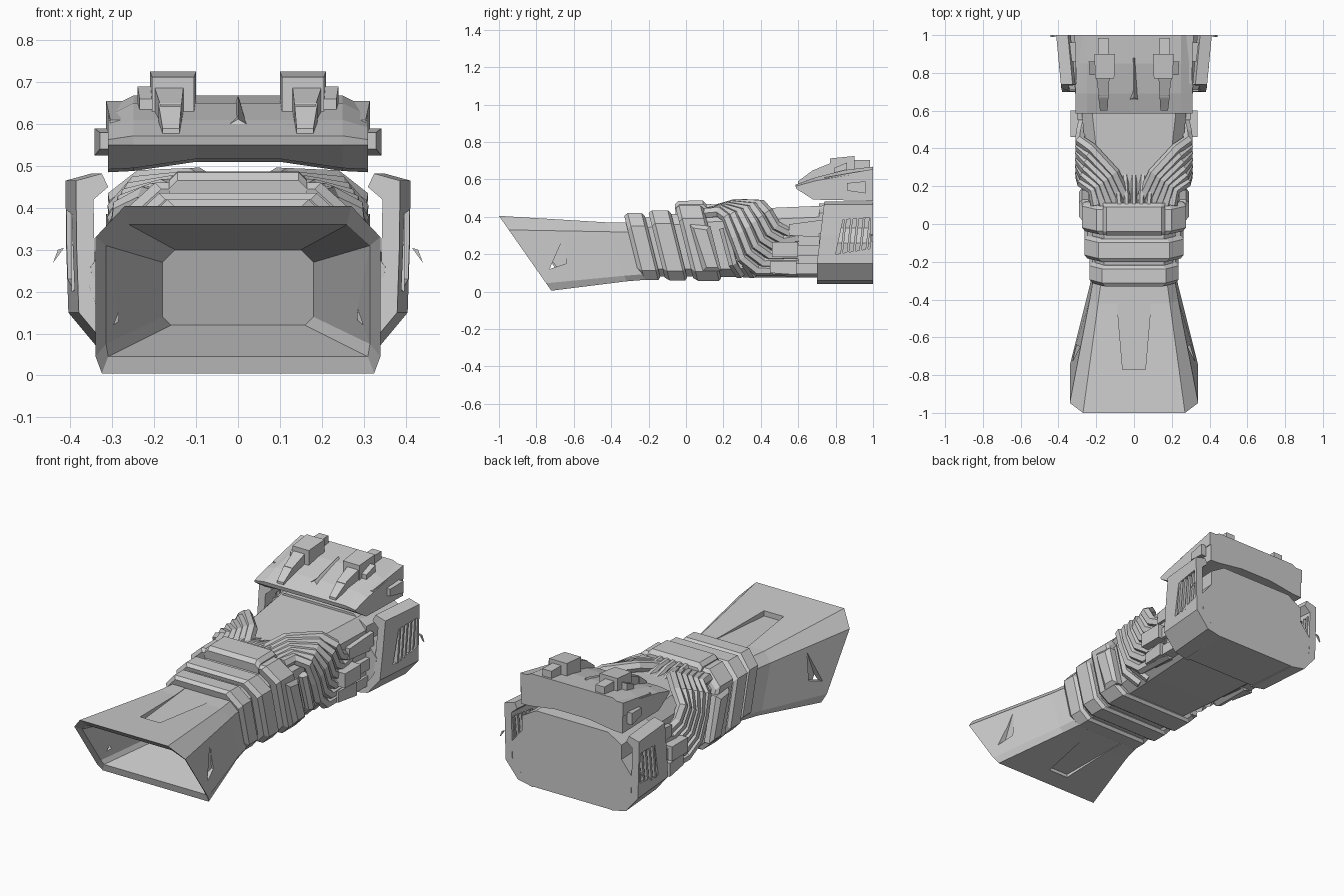
import bpy, bmesh
from mathutils import Vector


def make(name, rings, mirror=False):
    """Closed solid lofted through rings of equal point count."""
    bm = bmesh.new()
    vs = [[bm.verts.new(p) for p in r] for r in rings]
    n = len(rings[0])
    for a, b in zip(vs, vs[1:]):
        for i in range(n):
            bm.faces.new((a[i], a[(i + 1) % n], b[(i + 1) % n], b[i]))
    bm.faces.new(vs[0])
    bm.faces.new(vs[-1])
    bmesh.ops.recalc_face_normals(bm, faces=bm.faces)
    me = bpy.data.meshes.new(name)
    bm.to_mesh(me)
    bm.free()
    ob = bpy.data.objects.new(name, me)
    bpy.context.collection.objects.link(ob)
    if mirror:
        ob.modifiers.new("mirror", 'MIRROR')
    return ob


def cut(ob, cutter):
    m = ob.modifiers.new("cut", 'BOOLEAN')
    m.object, m.operation, m.solver = cutter, 'DIFFERENCE', 'EXACT'
    cutter.hide_render = True
    cutter.hide_set(True)


def section(y, zt, zb, wt, w, wb, ct, cb, slope=0.0):
    """Chamfered eight-sided section, leaning back towards the bottom."""
    half = [(wt, zt), (w, zt - ct), (w, zb + cb), (wb, zb)]
    pts = half + [(-x, z) for x, z in reversed(half)]
    return [(x, y + slope * (zt - z), z) for x, z in pts]


def block(name, x0, x1, y0, y1, z0, z1, front=None, mirror=True):
    """Box whose front face may be narrowed or lowered: (x0, x1, z0, z1)."""
    def q(y, a, b, c, d):
        return [(a, y, c), (b, y, c), (b, y, d), (a, y, d)]
    return make(name, [q(y0, *(front or (x0, x1, z0, z1))), q(y1, x0, x1, z0, z1)], mirror)


def tube(name, pts, r, mirror=True):
    cu = bpy.data.curves.new(name, 'CURVE')
    cu.dimensions, cu.bevel_depth, cu.bevel_resolution, cu.use_fill_caps = '3D', r, 1, True
    sp = cu.splines.new('POLY')
    sp.points.add(len(pts) - 1)
    for p, c in zip(sp.points, pts):
        p.co = (*c, 1)
    tmp = bpy.data.objects.new(name + "_path", cu)
    bpy.context.collection.objects.link(tmp)
    bpy.context.view_layer.update()
    me = bpy.data.meshes.new_from_object(tmp.evaluated_get(bpy.context.evaluated_depsgraph_get()))
    bpy.data.objects.remove(tmp)
    for f in me.polygons:
        f.use_smooth = False
    ob = bpy.data.objects.new(name, me)
    bpy.context.collection.objects.link(ob)
    if mirror:
        ob.modifiers.new("mirror", 'MIRROR')


# Flared hollow nozzle with slanted mouth
nozzle = make("nozzle", [
    section(-0.46, 0.30, 0.12, 0.15, 0.18, 0.16, 0.03, 0.02, 0.35),
    section(-0.95, 0.36, 0.045, 0.26, 0.315, 0.31, 0.05, 0.03, 0.70),
    section(-1.0, 0.405, 0.005, 0.27, 0.34, 0.325, 0.075, 0.04, 0.70),
    section(-0.42, 0.37, 0.055, 0.19, 0.235, 0.215, 0.05, 0.03, 0.32),
    section(-0.27, 0.37, 0.065, 0.17, 0.21, 0.19, 0.05, 0.03, 0.25)])

# Tapered recesses in the top, bottom and sides of the nozzle
cut(nozzle, make("top_recess_cutter", [
    [(-0.06, -0.77, 0.362), (0.06, -0.77, 0.362), (0.06, -0.77, 0.45), (-0.06, -0.77, 0.45)],
    [(-0.10, -0.30, 0.368), (0.10, -0.30, 0.368), (0.10, -0.30, 0.45), (-0.10, -0.30, 0.45)]]))
cut(nozzle, make("bottom_recess_cutter", [
    [(-0.06, -0.62, -0.05), (0.06, -0.62, -0.05), (0.06, -0.62, 0.035), (-0.06, -0.62, 0.035)],
    [(-0.10, -0.22, -0.05), (0.10, -0.22, -0.05), (0.10, -0.22, 0.066), (-0.10, -0.22, 0.066)]]))
notch = [(-0.73, 0.12), (-0.64, 0.15), (-0.65, 0.30)]
for s in (-1, 1):
    cut(nozzle, make("side_notch_cutter", [[(s * x, y, z) for y, z in notch] for x in (0.285, 0.45)]))

# Core under the bands, running back to the rear housing
make("core_body", [
    section(-0.30, 0.385, 0.08, 0.16, 0.20, 0.17, 0.05, 0.04, 0.25),
    section(0.05, 0.43, 0.08, 0.16, 0.23, 0.18, 0.06, 0.04, 0.25),
    section(0.40, 0.445, 0.075, 0.20, 0.26, 0.20, 0.06, 0.05),
    section(0.75, 0.46, 0.075, 0.24, 0.29, 0.22, 0.06, 0.05)])


# Three leaning clamp bands with bevelled rims
def band(name, y, width, zt, zb, w):
    rings = []
    for dy, d in ((0, 0.015), (0.018, 0), (width - 0.018, 0), (width, 0.015)):
        rings.append(section(y + dy, zt - d, zb + d, w * 0.72 - d, w - d, w * 0.82 - d, 0.07, 0.05, 0.25))
    make(name, rings)


band("front_band", -0.33, 0.11, 0.42, 0.062, 0.235)
band("middle_band", -0.20, 0.12, 0.435, 0.06, 0.262)
band("rear_band", -0.055, 0.15, 0.46, 0.058, 0.275)

# Raised buckle on top and side pads of the rear band
make("top_buckle", [section(y, z, 0.40, 0.145, 0.165, 0.165, 0.02, 0.02, 0.1)
                    for y, z in ((-0.06, 0.465), (-0.04, 0.485), (0.09, 0.487), (0.11, 0.465))])
make("side_pad", [[(x, 0.02 + d, 0.36 - d), (x, 0.13 - d, 0.35 - d), (x, 0.19 - d, 0.11 + d), (x, 0.09 + d, 0.11 + d)]
                  for x, d in ((0.24, 0), (0.275, 0), (0.292, 0.02))], True)

# Hoses draping from the top, down the sides and back
for i in range(6):
    tube("side_hose", [
        (0.20 - 0.035 * i, 0.10, 0.42),
        (0.215 - 0.022 * i, 0.18 + 0.018 * i, 0.425 + 0.009 * i),
        (0.275 - 0.010 * i, 0.22 + 0.036 * i, 0.395 + 0.014 * i),
        (0.285, 0.26 + 0.036 * i, 0.29 + 0.026 * i),
        (0.28, 0.30 + 0.036 * i, 0.18 + 0.034 * i),
        (0.265, 0.38 + 0.034 * i, 0.115 + 0.04 * i),
        (0.26, 0.60, 0.11 + 0.045 * i)], 0.030)
# Lower hose ends wrapping under the body
for i in range(2):
    tube("lower_hose", [(0.26, 0.20 + 0.07 * i, 0.34), (0.265, 0.25 + 0.07 * i, 0.15),
                        (0.20, 0.29 + 0.07 * i, 0.09)], 0.026)
# Short ribs behind the buckle
for i in range(5):
    x = (i - 2) * 0.038
    tube("centre_rib", [(x, 0.09, 0.455), (x * 1.1, 0.17, 0.45), (x * 1.25, 0.26, 0.425)], 0.017, False)

# Side connectors feeding the rear housing
block("upper_connector", 0.22, 0.315, 0.55, 0.74, 0.29, 0.385, (0.22, 0.30, 0.30, 0.36))
block("middle_connector", 0.22, 0.335, 0.46, 0.60, 0.185, 0.265)
block("middle_pipe", 0.22, 0.31, 0.58, 0.74, 0.19, 0.25)
block("lower_connector", 0.20, 0.315, 0.45, 0.59, 0.09, 0.165, (0.20, 0.30, 0.10, 0.16))
block("lower_pipe", 0.20, 0.30, 0.57, 0.74, 0.095, 0.15)

# Rear housing, notched beside the brackets
half = [(0.25, 0.045), (0.36, 0.15), (0.37, 0.26), (0.305, 0.34), (0.305, 0.42), (0.22, 0.47)]
outline = half + [(-x, z) for x, z in reversed(half)]
make("rear_housing", [[(x * k, y, z) for x, z in outline] for y, k in ((0.71, 0.95), (1.0, 1.0))])

# Wrap-round side brackets with slatted windows
rim = [(0.24, 0.042), (0.33, 0.06), (0.405, 0.15), (0.41, 0.30), (0.412, 0.465), (0.35, 0.482),
       (0.335, 0.45), (0.37, 0.42), (0.365, 0.17), (0.31, 0.10), (0.24, 0.08)]
bracket = make("side_bracket", [
    [(x - 0.025, 0.70 + max(0, z - 0.15) * 0.12, z) for x, z in rim], [(x, 1.0, z) for x, z in rim]])
window = [(0.80, 0.20), (0.985, 0.23), (0.985, 0.395), (0.84, 0.385)]
cut(bracket, make("window_cutter", [[(x, y, z) for y, z in window] for x in (0.345, 0.5)]))
bracket.modifiers.new("mirror", 'MIRROR')
for i in range(5):
    y = 0.825 + 0.033 * i
    make("window_slat", [[(x, y, 0.20), (x, y + 0.013, 0.20), (x, y + 0.035, 0.395), (x, y + 0.022, 0.395)]
                         for x in (0.362, 0.398)], True)
# Thin fin standing off each bracket
make("outer_fin", [[(0.415, 0.99, 0.305), (0.43, 0.99, 0.30), (0.442, 0.99, 0.268)],
                   [(0.415, 1.0, 0.305), (0.43, 1.0, 0.30), (0.442, 1.0, 0.268)]], True)

# Arched cover plate above the housing
plate = []
for x, arch, drop in ((-0.31, 0, 0.03), (-0.25, 0.003, 0), (-0.1, 0.025, 0), (0.1, 0.025, 0), (0.25, 0.003, 0), (0.31, 0, 0.03)):
    plate.append([(x, 0.585, 0.572 - drop * 0.3), (x, 0.59, 0.55), (x, 0.68, 0.492 + arch), (x, 1.0, 0.485 + arch),
                  (x, 1.0, 0.668 - drop), (x, 0.85, 0.65 - drop), (x, 0.69, 0.61 - drop * 0.6)])
make("cover_plate", plate)
block("plate_edge_rail", 0.25, 0.315, 0.74, 1.0, 0.58, 0.655, (0.25, 0.305, 0.57, 0.61))
block("plate_side_lug", 0.29, 0.342, 0.86, 0.96, 0.525, 0.59, (0.29, 0.33, 0.54, 0.58))

# Latches on the cover plate
block("latch_head", 0.10, 0.21, 0.77, 0.90, 0.61, 0.725, (0.105, 0.205, 0.60, 0.712))
block("latch_leg", 0.13, 0.20, 0.67, 0.78, 0.60, 0.69, (0.135, 0.185, 0.59, 0.645))
block("latch_toe", 0.135, 0.19, 0.60, 0.68, 0.57, 0.65, (0.14, 0.18, 0.57, 0.59))
block("latch_tail", 0.135, 0.19, 0.89, 0.985, 0.62, 0.705)
block("latch_side_tab", 0.20, 0.24, 0.79, 0.86, 0.61, 0.69, (0.20, 0.235, 0.60, 0.66))
# Small wedge in the middle of the plate
make("centre_wedge", [[(-0.02, 0.66, 0.60), (0.02, 0.66, 0.60), (0, 0.67, 0.612)],
                      [(-0.014, 0.88, 0.63), (0.014, 0.88, 0.63), (0, 0.88, 0.668)]])
